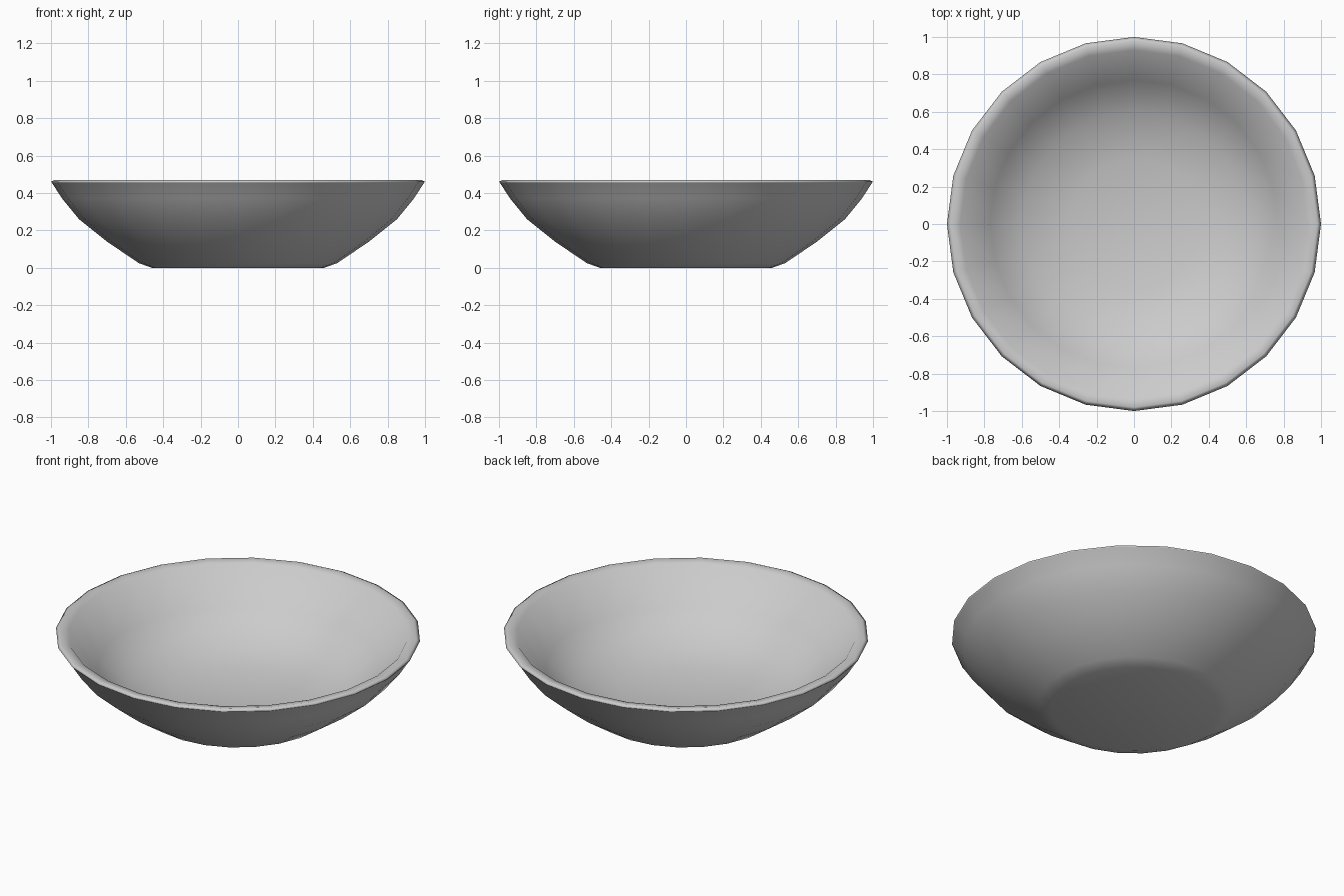
import bpy, bmesh, math

if "Cube" in bpy.data.objects:
    bpy.data.objects.remove(bpy.data.objects["Cube"])

SIDES = 24

# Closed wall section: underside centre, outer wall, rolled rim, inner wall, floor centre
profile = [
    (0.0, 0.0), (0.46, 0.0), (0.53, 0.025), (0.70, 0.14), (0.85, 0.26),
    (0.94, 0.37), (0.995, 0.455), (1.0, 0.46), (0.98, 0.47), (0.93, 0.46),
    (0.77, 0.27), (0.60, 0.155), (0.35, 0.09), (0.0, 0.075),
]

# Revolve the section around z
bm = bmesh.new()
verts = [bm.verts.new((r, 0, z)) for r, z in profile]
edges = [bm.edges.new(pair) for pair in zip(verts, verts[1:])]
bmesh.ops.spin(bm, geom=verts + edges, cent=(0, 0, 0), axis=(0, 0, 1),
               angle=math.tau, steps=SIDES, use_merge=False)
bmesh.ops.remove_doubles(bm, verts=bm.verts[:], dist=0.0005)
bmesh.ops.recalc_face_normals(bm, faces=bm.faces[:])
for f in bm.faces:
    f.smooth = True

# Bowl object
mesh = bpy.data.meshes.new("bowl")
bm.to_mesh(mesh)
bm.free()
bowl = bpy.data.objects.new("bowl", mesh)
bpy.context.collection.objects.link(bowl)
